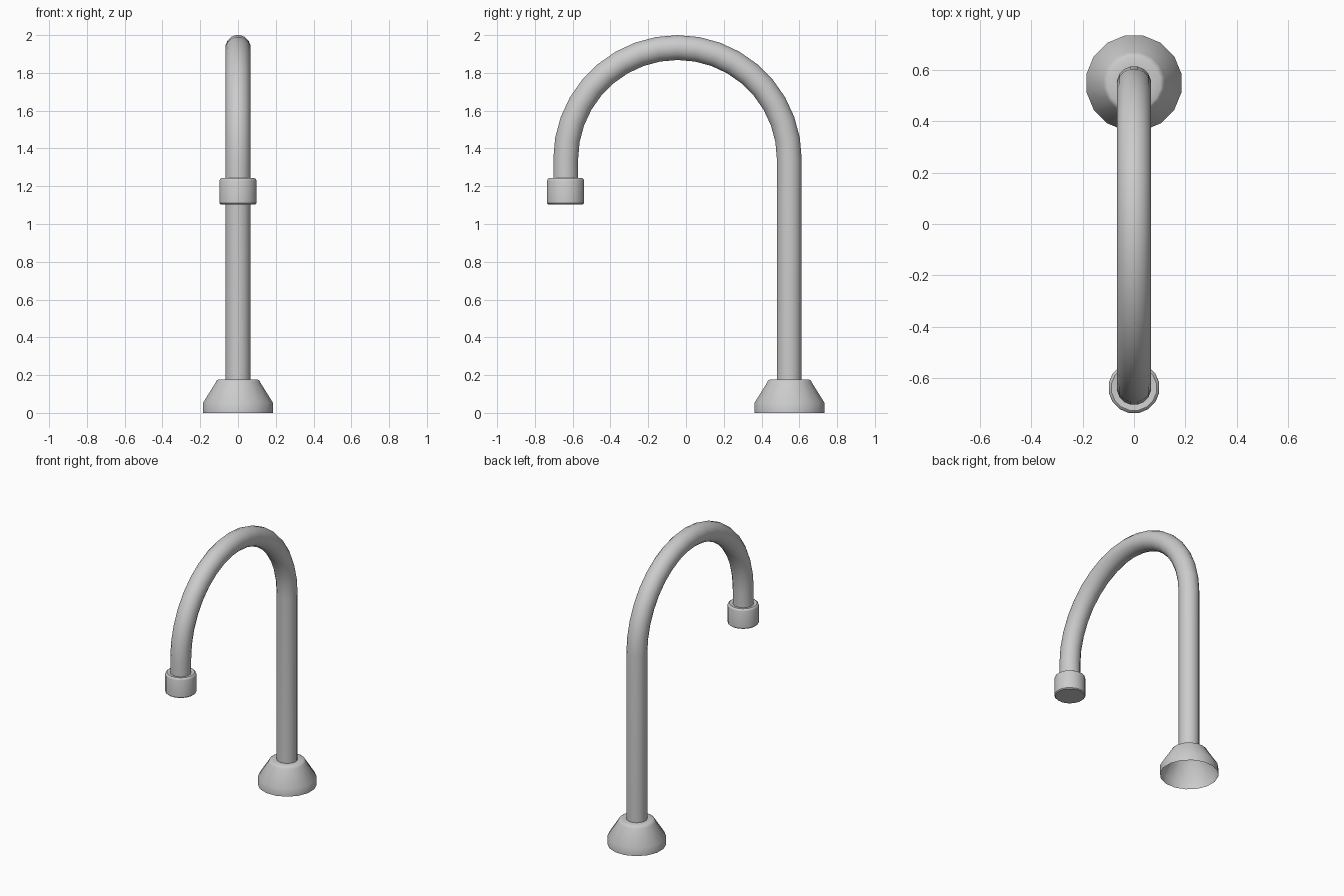
import bpy, bmesh, math
from mathutils import Vector

if "Cube" in bpy.data.objects:
    bpy.data.objects.remove(bpy.data.objects["Cube"])

SIDES = 16
metal = bpy.data.materials.new("grey metal")
metal.diffuse_color = (0.6, 0.6, 0.6, 1)
metal.use_nodes = True
metal.node_tree.nodes["Principled BSDF"].inputs["Base Color"].default_value = metal.diffuse_color


def skin_rings(name, rings, cap_start=False, cap_end=False):
    """Join equal rings of points into a smooth shell."""
    bm = bmesh.new()
    loops = [[bm.verts.new(p) for p in ring] for ring in rings]
    for a, b in zip(loops, loops[1:]):
        for i in range(SIDES):
            j = (i + 1) % SIDES
            bm.faces.new((a[i], a[j], b[j], b[i]))
    if cap_start:
        bm.faces.new(loops[0][::-1])
    if cap_end:
        bm.faces.new(loops[-1])
    mesh = bpy.data.meshes.new(name)
    bm.to_mesh(mesh)
    bm.free()
    mesh.materials.append(metal)
    obj = bpy.data.objects.new(name, mesh)
    bpy.context.collection.objects.link(obj)
    bpy.ops.object.select_all(action='DESELECT')
    obj.select_set(True)
    bpy.context.view_layer.objects.active = obj
    bpy.ops.object.shade_smooth_by_angle(angle=math.radians(40))
    return obj


def ring(center, radius, side, up):
    """Circle of points in the plane spanned by side and up."""
    pts = []
    for i in range(SIDES):
        a = (i + 0.5) * math.tau / SIDES
        pts.append(center + radius * (side * math.cos(a) + up * math.sin(a)))
    return pts


def lathe(name, y, profile, **caps):
    """Turn a (radius, height) profile about a vertical axis."""
    x_dir, y_dir = Vector((1, 0, 0)), Vector((0, 1, 0))
    return skin_rings(name, [ring(Vector((0, y, z)), r, x_dir, y_dir)
                             for r, z in profile], **caps)


# Flared base, open underneath
lathe("base_flange", 0.548,
      [(0.188, 0), (0.188, 0.055), (0.121, 0.16), (0.116, 0.171),
       (0.104, 0.178), (0.066, 0.178)])

# Gooseneck pipe: straight riser, half-circle bend, short drop
CY, CZ, R, STEPS = -0.045, 1.342, 0.592, 18
path = [(CY + R, 0.17, 0)]
for k in range(STEPS + 1):
    t = math.pi * k / STEPS
    path.append((CY + R * math.cos(t), CZ + R * math.sin(t), t))
path.append((CY - R, 1.22, math.pi))
skin_rings("gooseneck_pipe",
           [ring(Vector((0, y, z)), 0.067, Vector((1, 0, 0)),
                 Vector((0, math.cos(t), math.sin(t)))) for y, z, t in path])

# Outlet collar with softened rims and a flat bottom
lathe("outlet_collar", CY - R,
      [(0.094, 1.104), (0.1, 1.11), (0.1, 1.23), (0.097, 1.238),
       (0.089, 1.243), (0.066, 1.24)], cap_start=True)
